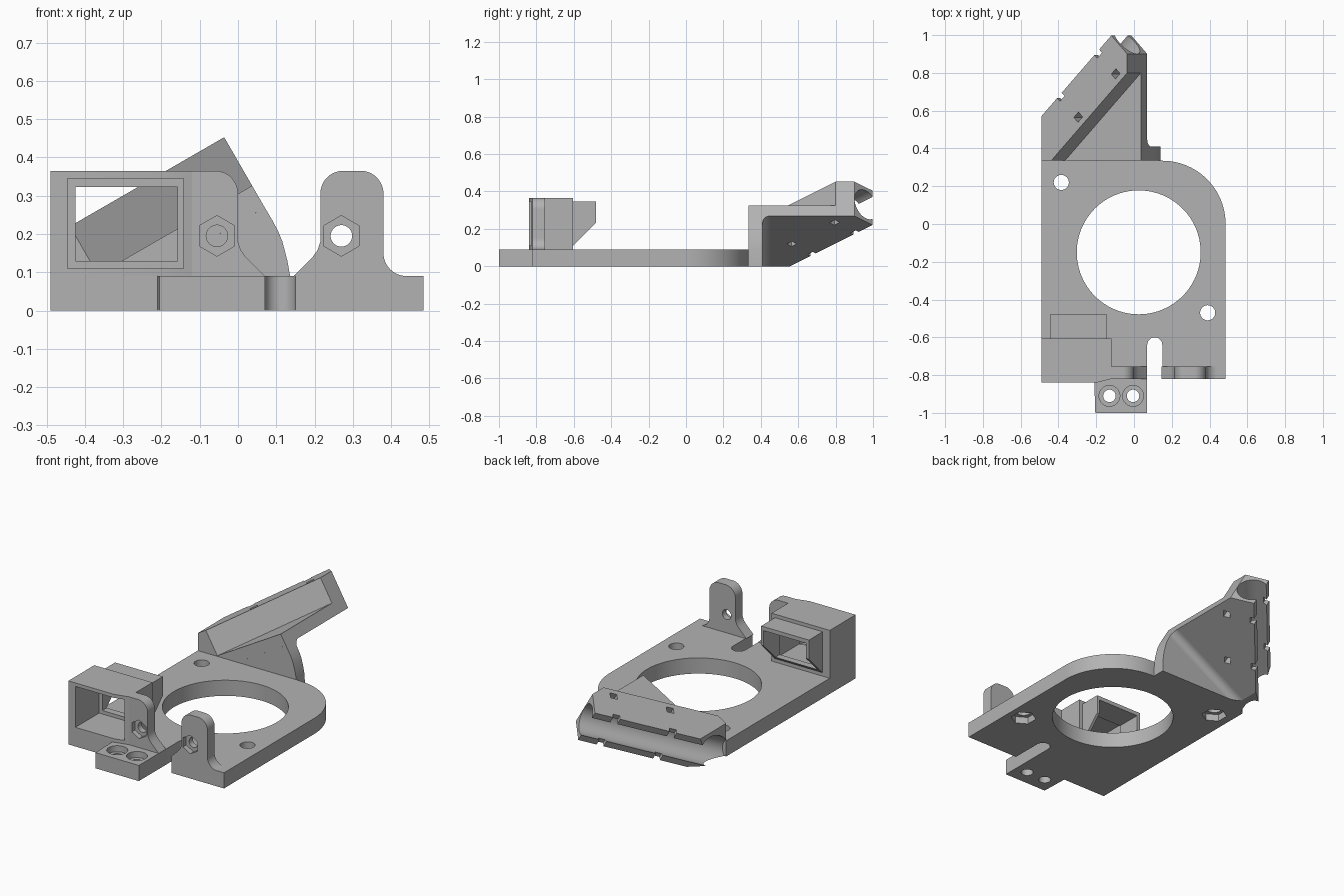
import bpy, bmesh
from math import radians, cos, sin, pi
from mathutils import Matrix, Vector

cube = bpy.data.objects.get("Cube")
if cube:
    bpy.data.objects.remove(cube, do_unlink=True)

grey = bpy.data.materials.new("plain grey")
grey.use_nodes = True
colour = (0.45, 0.45, 0.45, 1)
grey.diffuse_color = colour
grey.node_tree.nodes["Principled BSDF"].inputs["Base Color"].default_value = colour

FLAT = Matrix.Identity(4)
UPRIGHT = Matrix.Rotation(pi / 2, 4, 'X')            # local z points to -y
TILT = Matrix.Rotation(radians(-30), 4, 'Y')         # frame of the tilted arm
ALONG = TILT @ Matrix.Rotation(pi / 4, 4, 'Z')       # local x runs along the clamp bar
CYCLE = Matrix(((0, 0, 1, 0), (1, 0, 0, 0), (0, 1, 0, 0), (0, 0, 0, 1)))


def arc(cx, cy, r, start, end, n=12):
    angles = [radians(start + (end - start) * i / n) for i in range(n + 1)]
    return [(cx + r * cos(a), cy + r * sin(a)) for a in angles]


def circle(cx, cy, r, n=48):
    return arc(cx, cy, r, 0, 360, n)[:-1]


def hexagon(cx, cy, r):
    return arc(cx, cy, r, 30, 390, 6)[:-1]


def rect(x0, x1, y0, y1):
    return [(x0, y0), (x1, y0), (x1, y1), (x0, y1)]


def prism(name, outline, low, high, frame=FLAT, clips=()):
    """Extrude an outline along local z, then trim by (point, outward normal) planes."""
    bm = bmesh.new()
    face = bm.faces.new([bm.verts.new((x, y, low)) for x, y in outline])
    ext = bmesh.ops.extrude_face_region(bm, geom=[face])
    top = [g for g in ext["geom"] if isinstance(g, bmesh.types.BMVert)]
    bmesh.ops.translate(bm, verts=top, vec=(0, 0, high - low))
    bm.transform(frame)
    for point, normal in clips:
        bmesh.ops.bisect_plane(bm, geom=bm.verts[:] + bm.edges[:] + bm.faces[:],
                               plane_co=point, plane_no=normal, clear_outer=True)
        bmesh.ops.holes_fill(bm, edges=[e for e in bm.edges if e.is_boundary])
    bmesh.ops.recalc_face_normals(bm, faces=bm.faces)
    mesh = bpy.data.meshes.new(name)
    bm.to_mesh(mesh)
    bm.free()
    mesh.materials.append(grey)
    ob = bpy.data.objects.new(name, mesh)
    bpy.context.collection.objects.link(ob)
    return ob


def upright(name, outline, y0, y1):
    return prism(name, outline, -y1, -y0, UPRIGHT)


def combine(target, tools, operation='DIFFERENCE'):
    bpy.context.view_layer.objects.active = target
    for tool in tools:
        tool.hide_render = True
        mod = target.modifiers.new("combine", 'BOOLEAN')
        mod.operation, mod.solver, mod.object = operation, 'EXACT', tool
        bpy.ops.object.modifier_apply(modifier=mod.name)
        bpy.data.objects.remove(tool, do_unlink=True)


# Base plate with cable slot, front tab and one rounded corner
outline = [(-.49, .335), (-.49, -.84), (-.21, -.84), (-.205, -1), (.07, -1)]
outline += arc(.11, -.64, .04, 180, 0)
outline += [(.15, -.82), (.485, -.82)] + arc(.15, 0, .335, 0, 90, 24)
base = prism("base_plate", outline, 0, .09)
cuts = [prism("bore", circle(.025, -.15, .328, 96), -.1, .2)]
for x, y in ((-.385, .22), (.39, -.47)):
    cuts.append(prism("bolt_hole", circle(x, y, .04), -.1, .2))
    cuts.append(prism("nut_pocket", hexagon(x, y, .068), -.1, .04))
for x in (-.13, -.005):
    cuts.append(prism("tab_hole", circle(x, -.91, .033), -.1, .2))
    cuts.append(prism("tab_counterbore", circle(x, -.91, .055), .055, .2))
combine(base, cuts)

# Two upright ears with hexagonal nut pockets
left = [(.145, .09), (.195, .14), (.208, .158), (.215, .18)]
left += arc(.275, .305, .06, 180, 90) + arc(.32, .305, .06, 90, 0)
left += arc(.44, .15, .06, 180, 270)
right = [(-.13, .09), (.07, .09), (.02, .14), (.007, .158), (0, .18)]
right += arc(-.06, .305, .06, 0, 90) + [(-.13, .365)]
for name, shape, x in (("left_ear", left, .27), ("right_ear", right, -.055)):
    ear = upright(name, shape, -.82, -.755)
    combine(ear, [upright("ear_hole", circle(x, .195, .028), -.9, -.7),
                  upright("ear_nut_pocket", hexagon(x, .195, .053), -.9, -.79)])

# Socket housing with a wide front recess and a narrower rear funnel
housing = prism("socket_housing", [(-.49, -.84), (-.2, -.84), (-.12, -.82),
                                   (-.12, -.605), (-.49, -.605)], .09, .365)
combine(housing, [upright("recess", rect(-.445, -.142, .11, .345), -.9, -.625),
                  upright("opening", rect(-.425, -.158, .13, .322), -.9, -.5)])
funnel = prism("socket_funnel", [(-.605, .11), (-.48, .235), (-.48, .345), (-.605, .345)],
               -.445, -.142, CYCLE)
combine(funnel, [upright("funnel_opening", rect(-.425, -.158, .13, .322), -.7, -.4)])

# Tilted arm: bar, web, back wall and the fillet between them
floor = (Vector((0, 0, 0)), Vector((0, 0, -1)))
side = (Vector((-.49, 0, 0)), Vector((-1, 0, 0)))
back = (Vector((0, .335, 0)), Vector((0, -1, 0)))
bar = prism("clamp_bar", [(.195, .8), (.195, .9), (.098, .998), (-.8, .1), (-.8, -.195)],
            .198, .41, TILT, (floor, side, back))
cuts = [prism("channel", circle(.585, .304, .085, 64), -1, 2, ALONG @ CYCLE)]
for u in (.326, .65):
    cuts.append(prism("tie_slot", rect(u - .02, u + .02, .456, .492), .1, .5, ALONG))
    cuts.append(prism("tie_notch", rect(u - .02, u + .02, .612, .7), .1, .5, ALONG))
combine(bar, cuts)
prism("arm_web", [(.195, .335), (.195, .805), (-.275, .335)], .198, .264, TILT, (floor,))
upright("arm_wall", [(-.396, 0), (.14, 0), (.136, .09), (.129, .13), (.116, .18),
                     (.105, .207), (.09, .235), (.07, .269)], .335, .41)
prism("arm_fillet", [(.41, .198)] + arc(.45, .158, .04, 90, 180, 8),
      -.36, .195, TILT @ CYCLE, (floor,))

# Smooth the round surfaces while keeping the edges crisp
bpy.ops.object.select_all(action='DESELECT')
for ob in bpy.context.collection.objects:
    if ob.type == 'MESH' and grey.name in ob.data.materials:
        ob.select_set(True)
        bpy.context.view_layer.objects.active = ob
bpy.ops.object.shade_smooth_by_angle(angle=radians(25))
